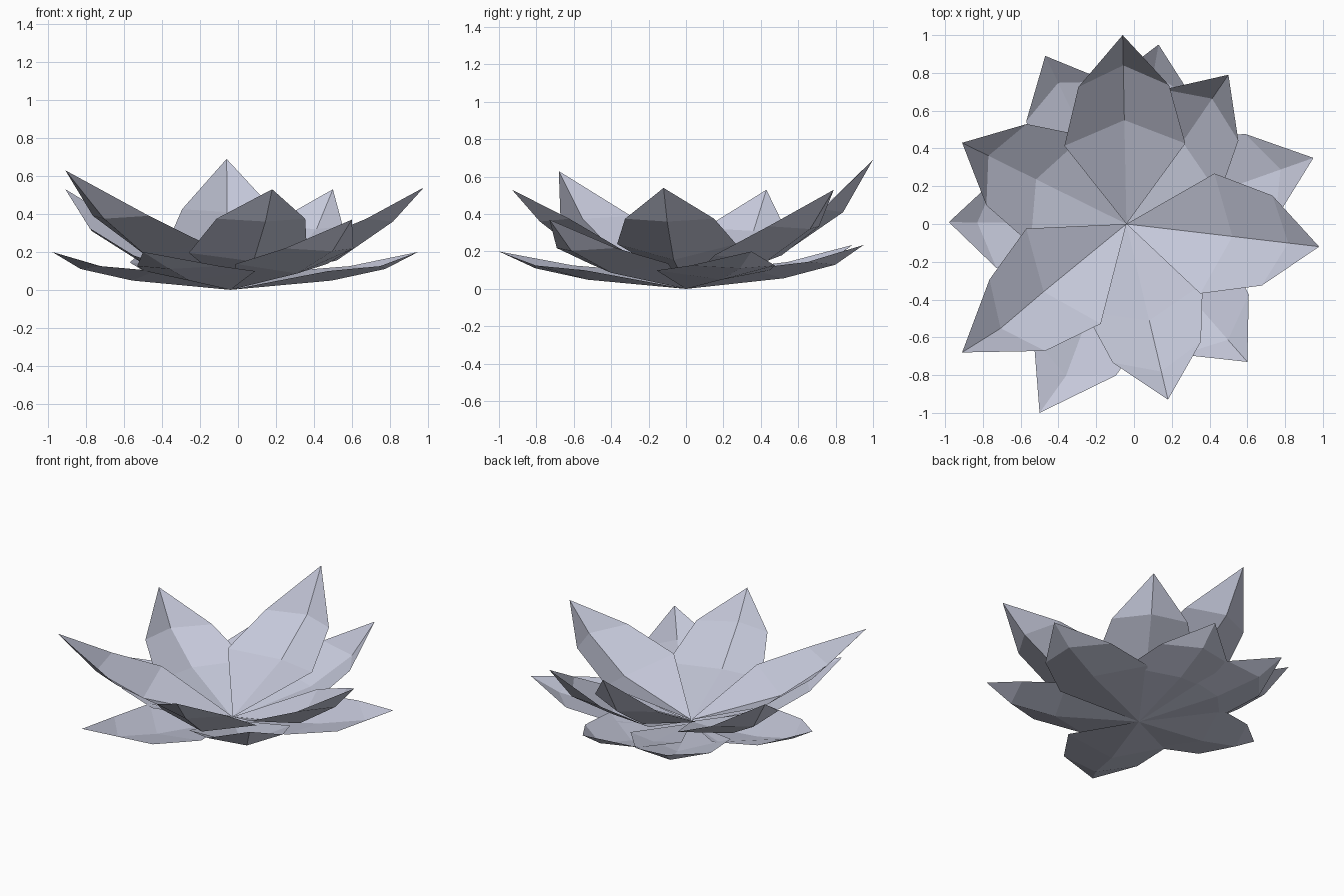
import bpy
import bmesh
from mathutils import Vector

if "Cube" in bpy.data.objects:
    bpy.data.objects.remove(bpy.data.objects["Cube"], do_unlink=True)

lilac = bpy.data.materials.new("pale_lilac_grey")
lilac.use_nodes = True
colour = (0.56, 0.58, 0.70, 1)
lilac.diffuse_color = colour
lilac.node_tree.nodes["Principled BSDF"].inputs["Base Color"].default_value = colour


def petal(name, tip, base_z, low_z, high_z, curl, lean=0):
    """Folded, cupped petal from the flower centre out to a pointed tip."""
    root = Vector((-0.04, 0, base_z))
    tip = Vector(tip)
    reach = Vector((tip.x - root.x, tip.y, 0))
    across = Vector((-reach.y, reach.x, 0)).normalized()
    # Long petals only have a longer point, not a longer blade
    blade = reach.normalized() * min(reach.length, 1.03)

    def point(along, side, z):
        p = root + blade * along + across * side
        p.z = z
        return p

    bm = bmesh.new()
    base, end = bm.verts.new(root), bm.verts.new(tip)
    low = bm.verts.new(point(0.55, lean / 2, low_z))
    high = bm.verts.new(point(0.84, lean, high_z))
    # Mirrored halves either side of the midrib
    for s in (1, -1):
        low_side = bm.verts.new(point(0.42, 0.32 * s + lean / 2, low_z + curl))
        high_side = bm.verts.new(point(0.73, 0.24 * s + lean, high_z + 0.015))
        for loop in ((base, low, low_side), (low, high, high_side, low_side),
                     (high, end, high_side)):
            bm.faces.new(loop if s > 0 else loop[::-1])
    bm.normal_update()
    mesh = bpy.data.meshes.new(name)
    bm.to_mesh(mesh)
    bm.free()
    mesh.materials.append(lilac)
    obj = bpy.data.objects.new(name, mesh)
    bpy.context.collection.objects.link(obj)


# Raised inner ring, every other petal overlapping its neighbours:
# tip, base height, lower and upper midrib heights, edge curl, sideways lean
inner = {
    "back": ((-0.06, 1.0, 0.69), 0.025, 0.21, 0.41, 0.045),
    "back_left": ((0.50, 0.79, 0.53), 0.015, 0.15, 0.32, 0.03),
    "left": ((0.98, -0.12, 0.54), 0.025, 0.155, 0.36, 0.085),
    "front": ((0.18, -0.93, 0.53), 0.015, 0.15, 0.36, 0.045),
    "front_right": ((-0.91, -0.68, 0.63), 0.025, 0.175, 0.375, 0.07, 0.025),
    "back_right": ((-0.91, 0.43, 0.53), 0.015, 0.15, 0.31, 0.03),
}
for side, shape in inner.items():
    petal("inner_petal_" + side, *shape)

# Low, spreading outer ring
outer = {
    "left": (0.95, 0.35, 0.20), "back": (0.13, 0.95, 0.235),
    "back_right": (-0.47, 0.89, 0.235), "right": (-0.98, 0.01, 0.20),
    "front_right": (-0.50, -1.0, 0.20), "front_left": (0.60, -0.73, 0.37),
}
for side, tip in outer.items():
    petal("outer_petal_" + side, tip, 0, 0.005 + 0.22 * tip[2], 0.55 * tip[2],
          0.05, 0.045 if side == "front_right" else 0)
